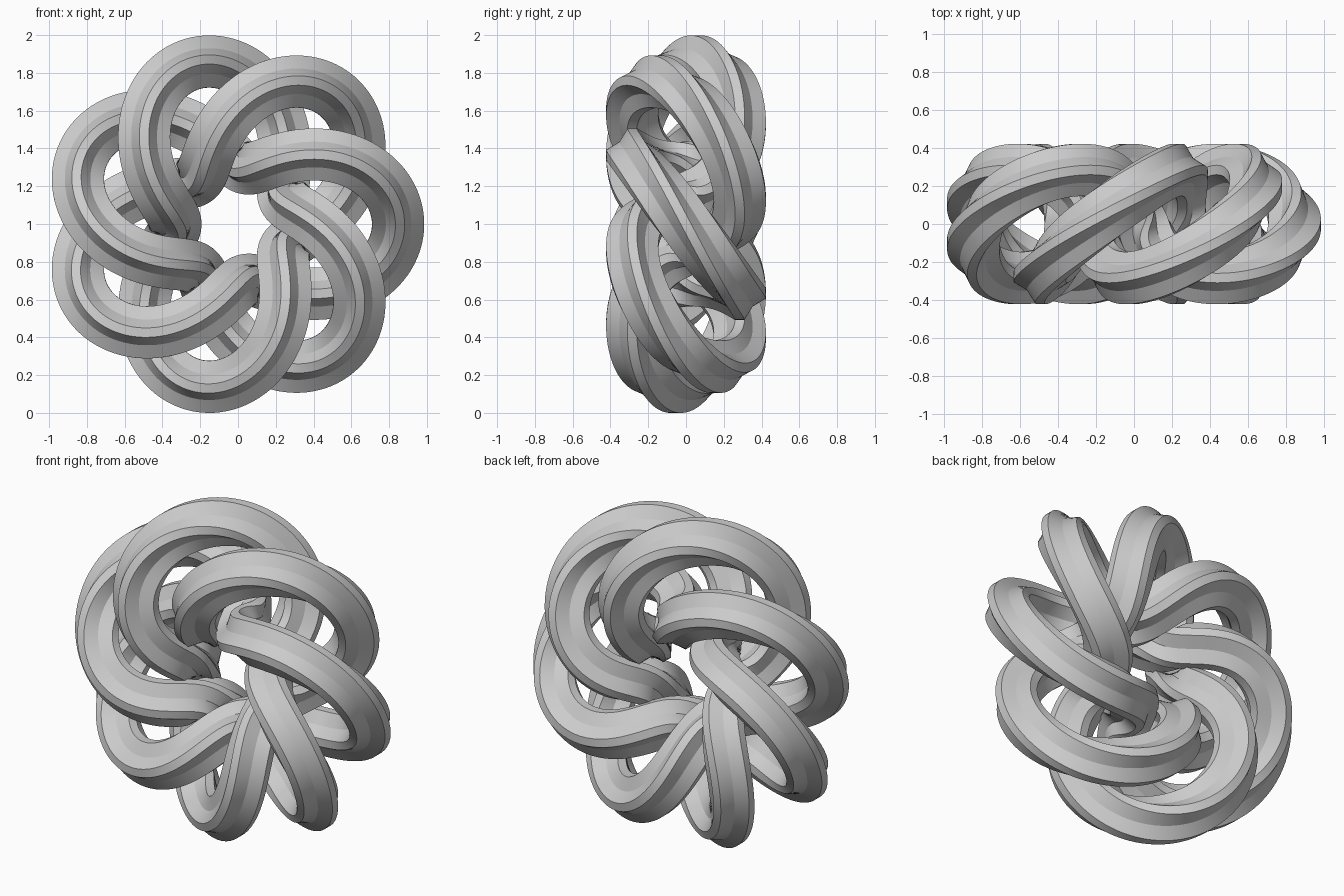
import bpy, bmesh
from math import cos, sin, pi
from mathutils import Vector

default_cube = bpy.data.objects.get("Cube")
if default_cube:
    bpy.data.objects.remove(default_cube, do_unlink=True)

# Knot proportions
TURNS, LOBES = 3, 7
RING, COIL = 0.59, 0.285
STEPS = 840
AXIS = Vector((0, 1, 0))


def knot_point(t):
    """Point on the closed centre line."""
    theta, phi = LOBES * t, TURNS * t
    reach = RING + COIL * cos(theta)
    return Vector((reach * cos(phi), -COIL * sin(theta), reach * sin(phi)))


# Cross-section with four blunt ridges and shallow grooves between them
profile = []
for k in range(4):
    c, s = cos(k * pi / 2), sin(k * pi / 2)
    for a, b in ((0.138, -0.025), (0.138, 0.025), (0.068, 0.068)):
        profile.append((a * c - b * s, a * s + b * c))

# Sweep the cross-section, keeping it upright to the knot's own axis
bm = bmesh.new()
rings = []
for i in range(STEPS):
    t = 2 * pi * i / STEPS
    centre = knot_point(t)
    tangent = (knot_point(t + 0.001) - knot_point(t - 0.001)).normalized()
    side = AXIS.cross(tangent).normalized()
    up = side.cross(tangent)
    rings.append([bm.verts.new(centre + side * a + up * b) for a, b in profile])
for i, ring in enumerate(rings):
    following = rings[(i + 1) % STEPS]
    for k in range(len(ring)):
        n = (k + 1) % len(ring)
        bm.faces.new((ring[k], ring[n], following[n], following[k]))
bmesh.ops.recalc_face_normals(bm, faces=bm.faces)

# Stand the knot on the ground, centred
low = Vector([min(v.co[a] for v in bm.verts) for a in range(3)])
high = Vector([max(v.co[a] for v in bm.verts) for a in range(3)])
base = Vector(((low.x + high.x) / 2, (low.y + high.y) / 2, low.z))
bmesh.ops.translate(bm, verts=bm.verts, vec=-base)

mesh = bpy.data.meshes.new("ridged_knot")
bm.to_mesh(mesh)
bm.free()
knot = bpy.data.objects.new("ridged_knot", mesh)
bpy.context.collection.objects.link(knot)

# Plain grey colour
grey = bpy.data.materials.new("light_grey")
grey.use_nodes = True
colour = (0.6, 0.6, 0.6, 1)
grey.diffuse_color = colour
grey.node_tree.nodes["Principled BSDF"].inputs["Base Color"].default_value = colour
mesh.materials.append(grey)

# Smooth along the strand, crisp ridges and grooves
bpy.ops.object.select_all(action="DESELECT")
knot.select_set(True)
bpy.context.view_layer.objects.active = knot
bpy.ops.object.shade_smooth_by_angle(angle=0.35)
